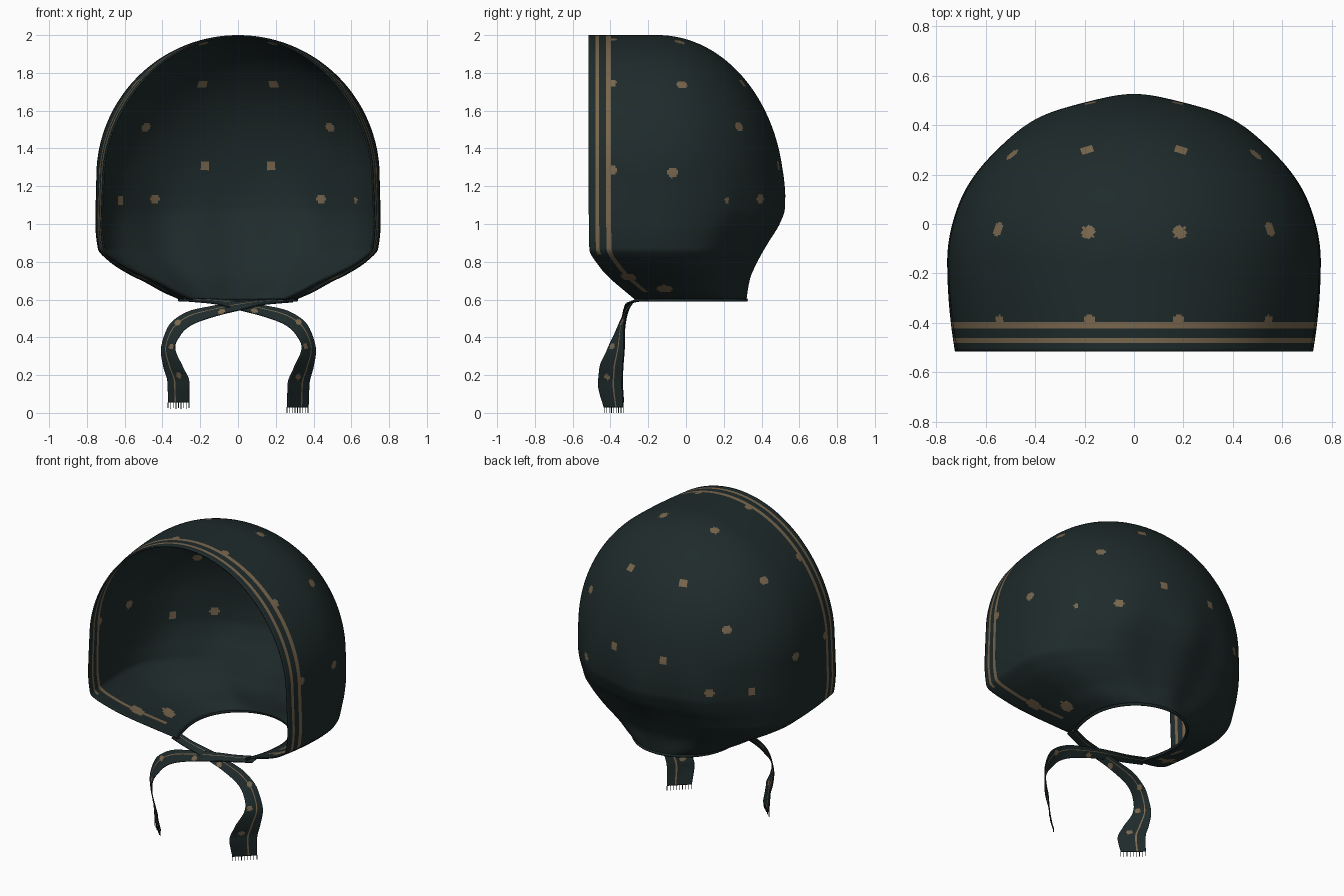
import bpy, bmesh, math
from mathutils import Vector

if "Cube" in bpy.data.objects:
    bpy.data.objects.remove(bpy.data.objects["Cube"])


def material(name, rgb):
    m = bpy.data.materials.new(name)
    m.diffuse_color = (*rgb, 1)
    m.use_nodes = True
    m.node_tree.nodes["Principled BSDF"].inputs["Base Color"].default_value = m.diffuse_color
    return m


CLOTH = material("dark teal cloth", (0.0135, 0.0235, 0.0240))
TAN = material("tan print", (0.19, 0.135, 0.076))


def curve(pts, t):
    """Monotone smooth interpolation through (t, value) pairs."""
    xs, ys = zip(*pts)
    n = len(xs)
    if t <= xs[0]:
        return ys[0]
    if t >= xs[-1]:
        return ys[-1]
    d = [(ys[i + 1] - ys[i]) / (xs[i + 1] - xs[i]) for i in range(n - 1)]

    def slope(i):
        if i == 0:
            return d[0]
        if i == n - 1:
            return d[-1]
        a, b = d[i - 1], d[i]
        return 0 if a * b <= 0 else 2 * a * b / (a + b)
    k = max(i for i in range(n - 1) if xs[i] <= t)
    h = xs[k + 1] - xs[k]
    s = (t - xs[k]) / h
    return (ys[k] * (1 + 2 * s) * (1 - s) ** 2 + h * slope(k) * s * (1 - s) ** 2
            + ys[k + 1] * s * s * (3 - 2 * s) + h * slope(k + 1) * s * s * (s - 1))


def sheet(name, grid, is_tan, dots, thick):
    """Cloth sheet from a grid of points; is_tan(col, z) marks stripes, dots are (centre, radius)."""
    verts = [p for row in grid for p in row]
    spots = [(min(verts, key=lambda p: (p - c).length_squared), r) for c, r in dots]
    bm = bmesh.new()
    bv = [[bm.verts.new(p) for p in row] for row in grid]
    for i in range(len(grid) - 1):
        for j in range(len(grid[0]) - 1):
            f = bm.faces.new((bv[i][j], bv[i][j + 1], bv[i + 1][j + 1], bv[i + 1][j]))
            c = f.calc_center_median()
            if is_tan(j, c.z) or any((c - s).length < r for s, r in spots):
                f.material_index = 1
            f.smooth = True
    bmesh.ops.remove_doubles(bm, verts=bm.verts, dist=0.0002)
    me = bpy.data.meshes.new(name)
    bm.to_mesh(me)
    bm.free()
    ob = bpy.data.objects.new(name, me)
    bpy.context.collection.objects.link(ob)
    me.materials.append(CLOTH)
    me.materials.append(TAN)
    mod = ob.modifiers.new("thickness", 'SOLIDIFY')
    mod.thickness = thick
    mod.offset = -1
    return ob


# Hood profiles by height: half width, back depth, front edge, widest line
WIDTH = [(.6, .31), (.64, .40), (.69, .49), (.735, .58), (.8, .68), (.87, .742), (1.0, .755), (1.25, .75)]
BACK = [(.6, .32), (.7, .33), (.8, .37), (.9, .425), (1.0, .485), (1.08, .515), (1.15, .52)]
FRONT = [(.6, -.27), (.65, -.33), (.71, -.40), (.77, -.455), (.87, -.512), (1.1, -.515), (2, -.515)]
MIDDLE = [(.6, 0), (.75, -.1), (.95, -.15), (2, -.15)]
RIM = [(.6, .8), (.87, .96), (1.3, .95), (1.7, .925), (2, .91)]
OFFSETS = [0, .012, .024, .035, .045, .055, .067, .08, .092, .105, .118]
SIDE, QUARTER = 32, 105


def hood_row(z):
    w = curve(WIDTH, z) if z < 1.25 else math.sqrt(max(0, .75 ** 2 - (z - 1.25) ** 2))
    yf, y0, r = curve(FRONT, z), curve(MIDDLE, z), curve(RIM, z)
    b = curve(BACK, z)
    if z > 1.15:
        b = y0 + .67 * math.sqrt(max(0, 1 - ((z - 1.15) / .85) ** 2))
    ys = [yf + o for o in OFFSETS]
    ys += [ys[-1] + (y0 - ys[-1]) * k / SIDE for k in range(1, SIDE + 1)]
    half = [Vector((w * (1 - (1 - r) * ((y0 - y) / (y0 - yf)) ** 2), y, z)) for y in ys]
    fade = max(0, min(1, (1.3 - z) / .3)) * min(1, (z - .6) / .1)
    for k in range(1, QUARTER + 1):
        a = math.pi / 2 * k / QUARTER
        g = 1 + .017 * fade * math.sin(a) ** 2 * math.cos(11 * (a - 1.0))      # soft gathers
        c = math.cos(a) if k < QUARTER else 0
        half.append(Vector((w * g * c, y0 + (b - y0) * g * math.sin(a), z)))
    return half + [Vector((-p.x, p.y, p.z)) for p in reversed(half[:-1])]


# Hood with stripes beside the front rim and scattered dots
levels = [.6 + .65 * k / 82 for k in range(82)]
levels += [1.25 + .75 * math.sin(math.pi / 2 * k / 100) for k in range(101)]
hood = [hood_row(z) for z in levels]
last = len(hood[0]) - 2


def hood_stripe(j, z):
    j = min(j, last - j)
    return j in (8, 9) and z > .64 or j in (3, 4) and z > .84


HALF_DOTS = [(.19, .31, 1.76), (.50, .29, 1.52), (.18, .49, 1.31), (.44, .39, 1.13),
             (.56, -.02, 1.74), (.19, -.03, 1.97), (.74, -.07, 1.27), (.18, -.40, 1.98),
             (.53, -.40, 1.74), (.74, -.40, 1.28)]
dots = [(Vector((s * x, y, z)), .028) for x, y, z in HALF_DOTS for s in (1, -1)]
dots += [(Vector((s * x, y, z)), .042) for x, y, z in [(.42, -.11, .67), (.52, -.31, .71)] for s in (1, -1)]
dots += [(Vector((-.63, .22, 1.12)), .026), (Vector((.63, .22, 1.12)), .016)]
sheet("bonnet_hood", hood, hood_stripe, dots, .008)


def cord(name, pts, radius):
    cu = bpy.data.curves.new(name, 'CURVE')
    cu.dimensions = '3D'
    cu.bevel_depth = radius
    cu.bevel_resolution = 1
    sp = cu.splines.new('POLY')
    sp.points.add(len(pts) - 1)
    for q, p in zip(sp.points, pts):
        q.co = (*p, 1)
    cu.materials.append(CLOTH)
    ob = bpy.data.objects.new(name, cu)
    bpy.context.collection.objects.link(ob)


# Binding along the neck edge
cord("neck_binding", [p + Vector((0, 0, -.002)) for p in hood[0][::3]], .009)

# Ties: centre point and half-width vector along each ribbon
TIE = [((-.29, -.235, .597), (0, .035, .006)), ((-.13, -.285, .588), (0, .028, .012)),
       ((0, -.295, .568), (.008, .02, .022)), ((.13, -.31, .54), (.01, .02, .026)),
       ((.25, -.33, .505), (.015, .02, .032)), ((.335, -.35, .44), (.03, .025, .025)),
       ((.372, -.37, .34), (.036, .042, 0)), ((.345, -.395, .24), (.05, .06, 0)),
       ((.318, -.40, .15), (.056, .062, 0)), ((.315, -.382, .03), (.055, .05, 0))]
COLS, ROWS = 16, 130


def sample(which, t):
    return Vector([curve([(k, row[which][a]) for k, row in enumerate(TIE)], t) for a in range(3)])


def tie(name, side, lift, shift):
    grid = []
    for i in range(ROWS + 1):
        t = (len(TIE) - 1) * i / ROWS
        c, h = sample(0, t), sample(1, t)
        c.z += lift * max(0, (t - 7) / 2)
        c.y += shift * max(0, 1 - abs(t - 2) / 2)
        row = [c + h * (2 * j / COLS - 1) for j in range(COLS + 1)]
        grid.append([Vector((side * p.x, p.y, p.z)) for p in row])
    spots = [(grid[int(ROWS * f)][j], .017) for f, j in ((.3, 4), (.52, 11), (.66, 4), (.84, 6))]
    sheet(name, grid, lambda j, z: j == 10, spots, .006)
    # Frayed threads at the ribbon end
    for k, p in enumerate(grid[-1][::2]):
        cord(f"{name}_fringe_{k}", [p, Vector((p.x, p.y, max(0, p.z - .03 - .004 * (k % 2))))], .002)


tie("tie_right", 1, 0, 0)
tie("tie_left", -1, .025, -.018)
